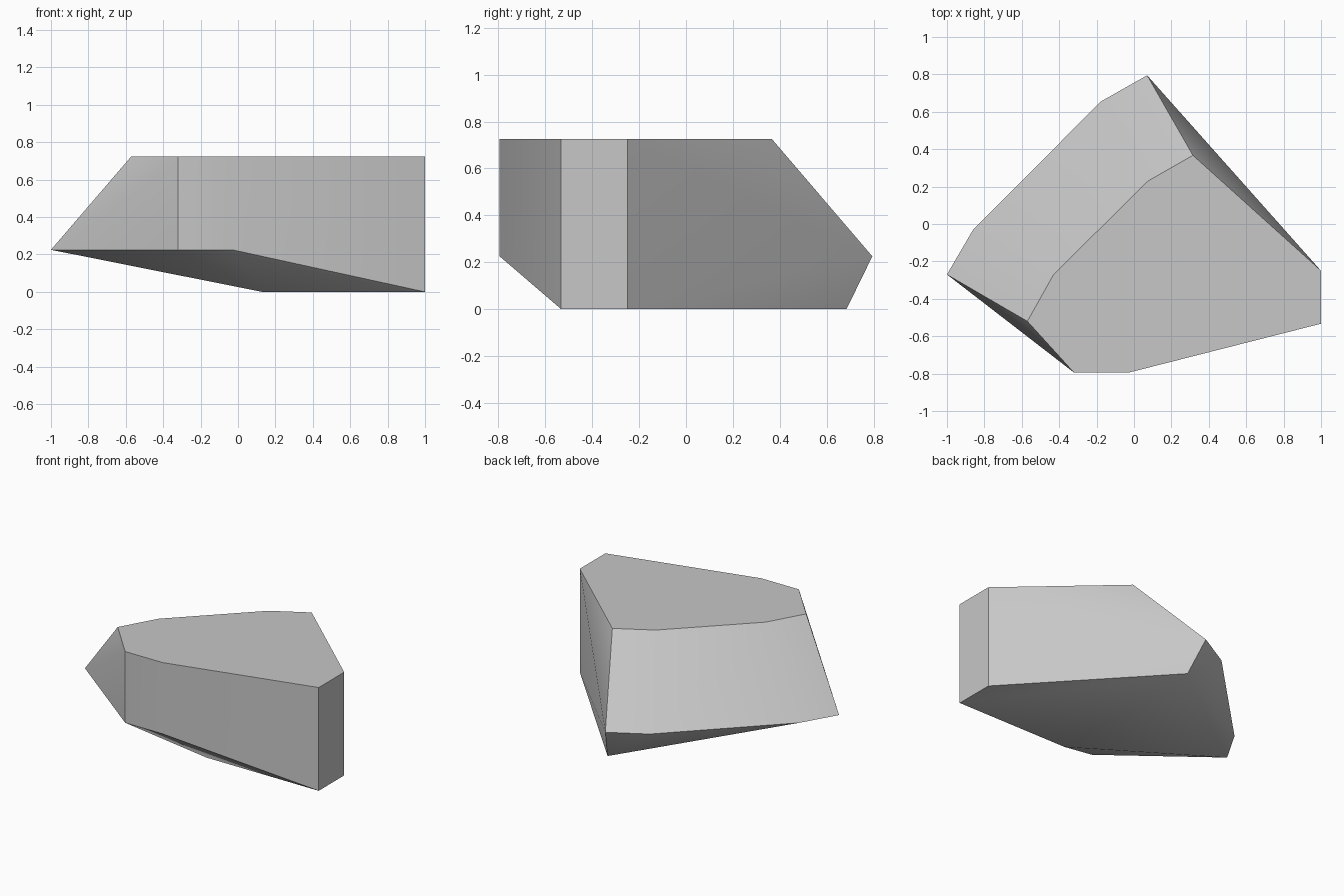
import bpy
import bmesh
import math

# Remove the default object
cube = bpy.data.objects.get("Cube")
if cube:
    bpy.data.objects.remove(cube, do_unlink=True)


def make_material(name, colour):
    mat = bpy.data.materials.new(name)
    mat.use_nodes = True
    mat.diffuse_color = colour
    mat.node_tree.nodes["Principled BSDF"].inputs["Base Color"].default_value = colour
    return mat


# Heights of the three levels of the boulder
TOP, SHOULDER, GROUND = 0.725, 0.225, 0.0

# Corners shared by the upright front and side faces
front_edge = [(-0.32, -0.795), (-0.03, -0.795)]
side_edge = [(1.0, -0.533), (1.0, -0.25)]

# Outline at each level: the crown and the foot step in from the shoulder
levels = {
    TOP: front_edge + side_edge
    + [(0.315, 0.367), (0.075, 0.23), (-0.43, -0.27), (-0.57, -0.52)],
    SHOULDER: front_edge
    + [(0.07, 0.795), (-0.177, 0.655), (-0.86, -0.03), (-1.0, -0.27)],
    GROUND: side_edge + [(0.13, 0.685), (0.13, -0.533)],
}

# Wrap the outlines into one faceted stone
bm = bmesh.new()
for z, outline in levels.items():
    for x, y in outline:
        bm.verts.new((x, y, z))
bmesh.ops.convex_hull(bm, input=bm.verts[:])
bmesh.ops.dissolve_limit(bm, angle_limit=math.radians(0.3),
                         verts=bm.verts[:], edges=bm.edges[:])
bmesh.ops.recalc_face_normals(bm, faces=bm.faces[:])

mesh = bpy.data.meshes.new("boulder")
bm.to_mesh(mesh)
bm.free()
mesh.materials.append(make_material("stone_grey", (0.57, 0.57, 0.57, 1.0)))

boulder = bpy.data.objects.new("boulder", mesh)
bpy.context.collection.objects.link(boulder)

# Soften shallow bends and keep the main ridges crisp
bpy.ops.object.select_all(action="DESELECT")
boulder.select_set(True)
bpy.context.view_layer.objects.active = boulder
bpy.ops.object.shade_smooth_by_angle(angle=math.radians(30))
